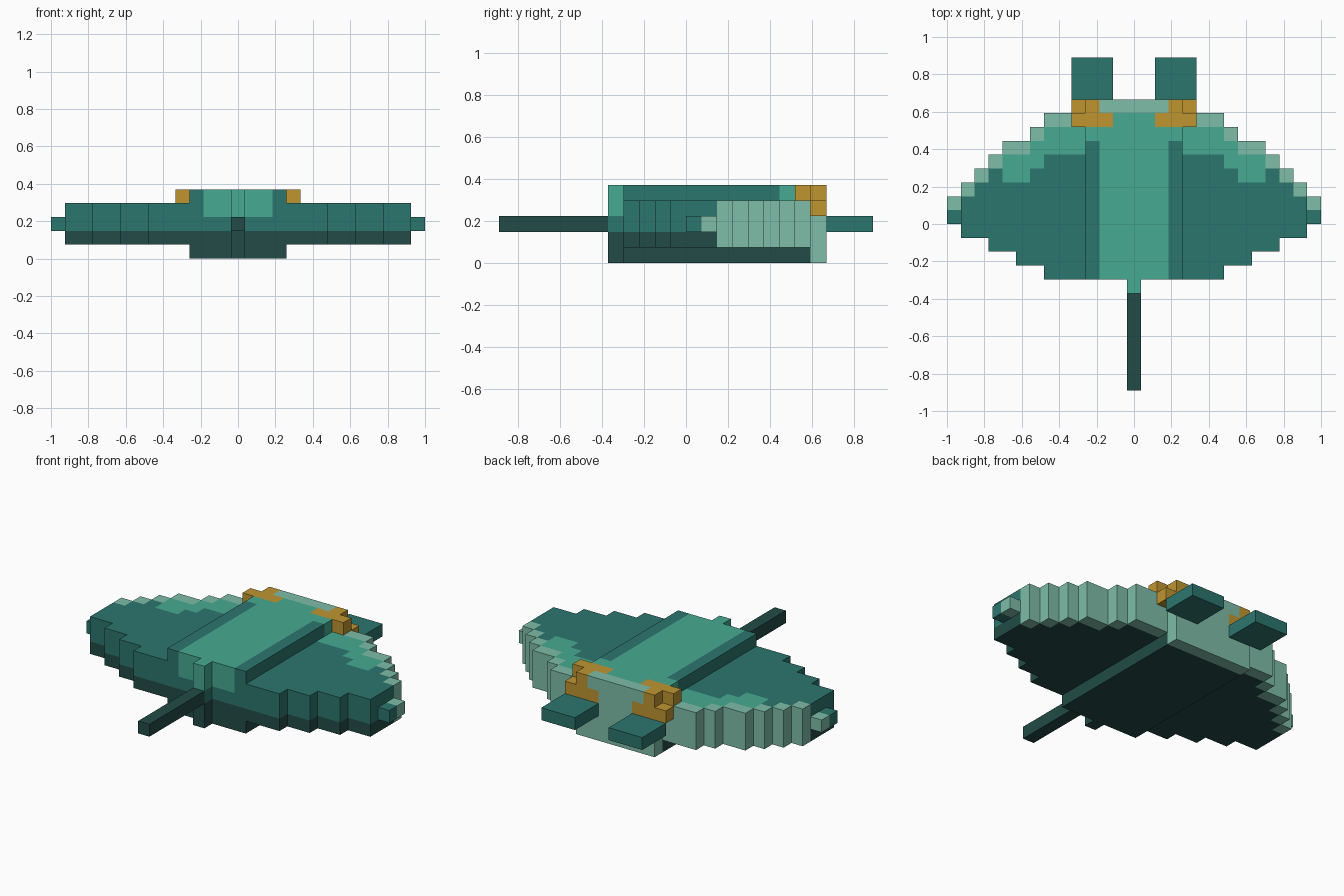
import bpy, bmesh
from mathutils import Vector

if "Cube" in bpy.data.objects:
    bpy.data.objects.remove(bpy.data.objects["Cube"], do_unlink=True)

U = 2 / 27  # edge length of one block


# Flat colours
def linear(c):
    c /= 255
    return c / 12.92 if c <= 0.04045 else ((c + 0.055) / 1.055) ** 2.4


def make_material(name, rgb):
    mat = bpy.data.materials.new(name)
    mat.use_nodes = True
    col = [linear(c) for c in rgb] + [1]
    mat.diffuse_color = col
    mat.node_tree.nodes["Principled BSDF"].inputs["Base Color"].default_value = col
    return mat


DARK, TEAL, GREEN, PALE, GOLD = range(5)
MATERIALS = [make_material("dark teal", (34, 75, 70)),
             make_material("teal", (44, 118, 110)),
             make_material("sea green", (70, 170, 146)),
             make_material("pale green", (126, 189, 168)),
             make_material("gold", (191, 149, 48))]


def block_part(name, cells):
    """Skin a {(x, y, z): colour} set of blocks; x is block-centred."""
    bm = bmesh.new()
    verts = {}

    def vert(p):
        if p not in verts:
            verts[p] = bm.verts.new(((p[0] - 0.5) * U, p[1] * U, p[2] * U))
        return verts[p]

    for cell, colour in cells.items():
        for axis in range(3):
            for side in (0, 1):
                near = list(cell)
                near[axis] += 2 * side - 1
                if tuple(near) in cells:
                    continue
                quad = []
                for s, t in ((0, 0), (1, 0), (1, 1), (0, 1)):
                    p = list(cell)
                    p[axis] += side
                    p[(axis + 1) % 3] += s
                    p[(axis + 2) % 3] += t
                    quad.append(vert(tuple(p)))
                face = bm.faces.new(quad if side else quad[::-1])
                face.material_index = colour
    # Merge flat areas of one colour
    bmesh.ops.dissolve_limit(bm, angle_limit=0.01, verts=bm.verts[:],
                             edges=bm.edges[:], delimit={'MATERIAL'})
    mesh = bpy.data.meshes.new(name)
    bm.to_mesh(mesh)
    bm.free()
    for mat in MATERIALS:
        mesh.materials.append(mat)
    obj = bpy.data.objects.new(name, mesh)
    bpy.context.collection.objects.link(obj)
    return obj


def box(xs, ys, zs, colour):
    return {(x, y, z): colour for x in range(*xs) for y in range(*ys) for z in range(*zs)}


# Planform: trailing and leading edge for each column out from the middle
BACK = [-5, -4, -4, -4, -4, -4, -4, -3, -3, -2, -2, -1, -1, 0]
FRONT = [9, 9, 9, 9, 8, 8, 8, 7, 6, 6, 5, 4, 3, 2]


def layers(a):
    if a <= 3:
        return range(0, 5)      # thick body
    return range(1, 4) if a <= 12 else range(2, 3)   # wing, wing tip


def body_colour(a, y, z):
    # pale leading edge, with gold around the eyes
    if y == FRONT[a] - 1:
        if (a == 3 and z >= 3) or (a == 2 and z == 3):
            return GOLD
        return PALE
    if a in (2, 3) and y == 7 and z == 4:
        return GOLD
    # broad green back stripe
    if (a <= 2 and z >= 3) or (a == 3 and y >= 6 and z == 4):
        return GREEN
    # green band behind the leading edge
    band = 5 if a <= 6 else 4 if a == 7 else 3
    if 4 <= a <= 9 and z == 3 and y >= band:
        return GREEN
    return TEAL if z >= 2 else DARK


# Body and wings
body = {}
for x in range(-13, 14):
    a = abs(x)
    for y in range(BACK[a], FRONT[a]):
        for z in layers(a):
            body[x, y, z] = body_colour(a, y, z)
block_part("body_and_wings", body)

# Tail
block_part("tail", box((0, 1), (-12, -5), (2, 3), DARK))

# Eyes and head fins, one pair each
for side, s in (("left", 1), ("right", -1)):
    block_part(side + "_eye_top", {(4 * s, 7, 4): GOLD})
    block_part(side + "_eye_front", {(4 * s, 8, 3): GOLD})
    xs = (2, 5) if s > 0 else (-4, -1)
    block_part(side + "_head_fin", box(xs, (9, 12), (2, 3), TEAL))
